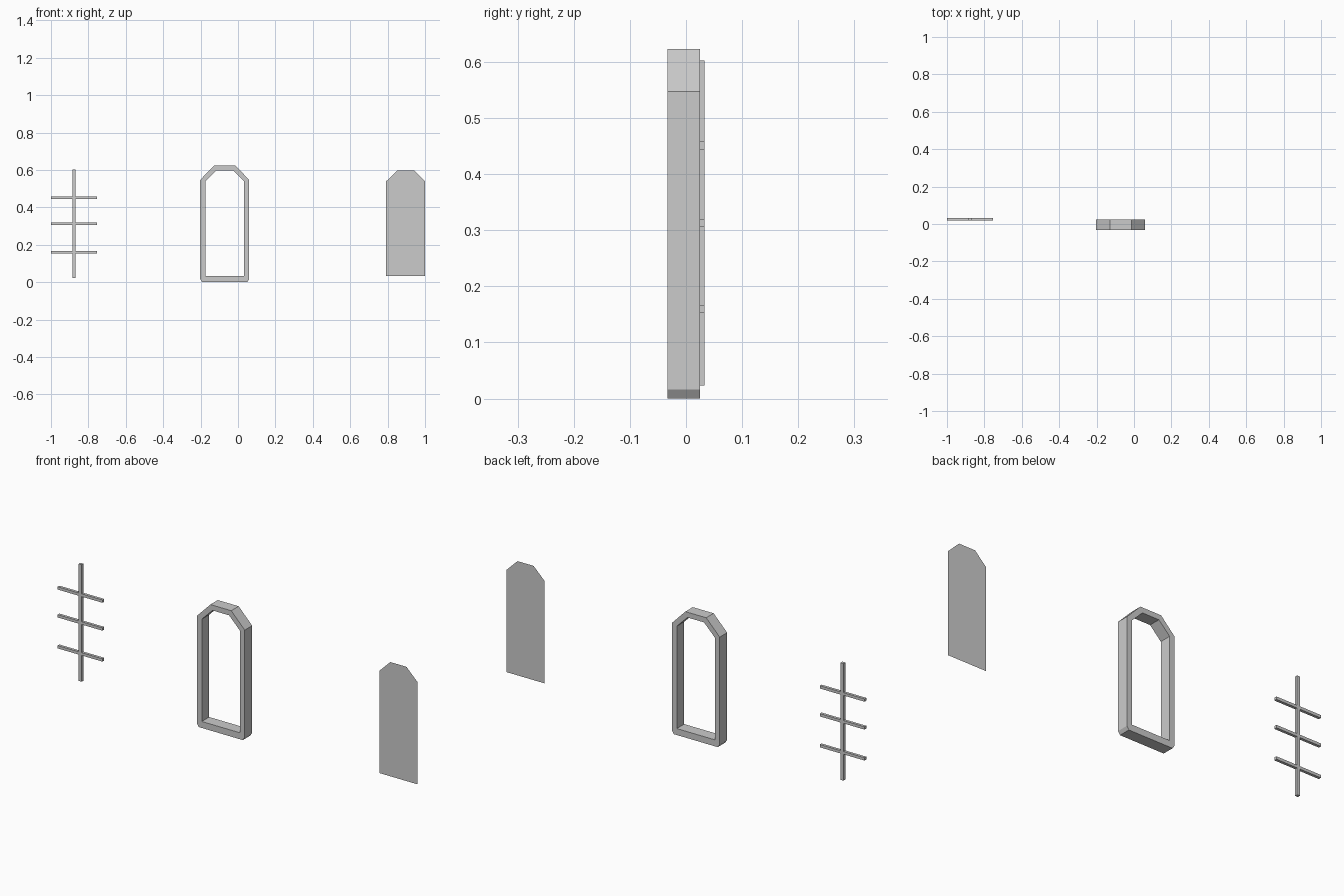
import bpy, bmesh

if "Cube" in bpy.data.objects:
    bpy.data.objects.remove(bpy.data.objects["Cube"])


def finish(name, bm):
    bmesh.ops.remove_doubles(bm, verts=bm.verts[:], dist=1e-5)
    if len(bm.faces) > 1:
        bmesh.ops.recalc_face_normals(bm, faces=bm.faces[:])
    me = bpy.data.meshes.new(name)
    bm.to_mesh(me)
    bm.free()
    ob = bpy.data.objects.new(name, me)
    bpy.context.collection.objects.link(ob)
    return ob


def mirrored(cx, half):
    """Right-hand profile points (dx, z), bottom to top, closed by mirroring."""
    return [(cx + x, z) for x, z in half] + [(cx - x, z) for x, z in reversed(half)]


def box(name, x0, x1, y0, y1, z0, z1):
    bm = bmesh.new()
    bmesh.ops.create_cube(bm, size=1)
    for v in bm.verts:
        v.co.x = (x0 + x1) / 2 + v.co.x * (x1 - x0)
        v.co.y = (y0 + y1) / 2 + v.co.y * (y1 - y0)
        v.co.z = (z0 + z1) / 2 + v.co.z * (z1 - z0)
    return finish(name, bm)


# Window frame: chamfered outer and inner outlines joined front and back
CX = -0.071
outer = mirrored(CX, [(0.120, 0), (0.131, 0.016), (0.131, 0.547), (0.057, 0.623)])
inner = mirrored(CX, [(0.104, 0.032), (0.104, 0.032), (0.104, 0.538), (0.045, 0.597)])
bm = bmesh.new()
rings = [[bm.verts.new((x, y, z)) for x, z in loop]
         for loop, y in ((outer, -0.033), (outer, 0.025), (inner, 0.025), (inner, -0.033))]
n = len(outer)
for r in range(4):
    a, b = rings[r], rings[(r + 1) % 4]
    for i in range(n):
        j = (i + 1) % n
        bm.faces.new((a[i], a[j], b[j], b[i]))
finish("window_frame", bm)

# Glass pane: a single flat sheet set out to the right
bm = bmesh.new()
pane = mirrored(0.896, [(0.104, 0.033), (0.104, 0.539), (0.044, 0.598)])
bm.faces.new([bm.verts.new((x, -0.026, z)) for x, z in pane])
finish("glass_pane", bm)

# Glazing bars set out to the left: one upright and three crossbars
box("upright_bar", -0.885, -0.869, 0.019, 0.033, 0.023, 0.602)
for k, z in enumerate((0.160, 0.313, 0.451)):
    box(f"cross_bar_{k + 1}", -1.0, -0.755, 0.0192, 0.0328, z - 0.007, z + 0.007)
